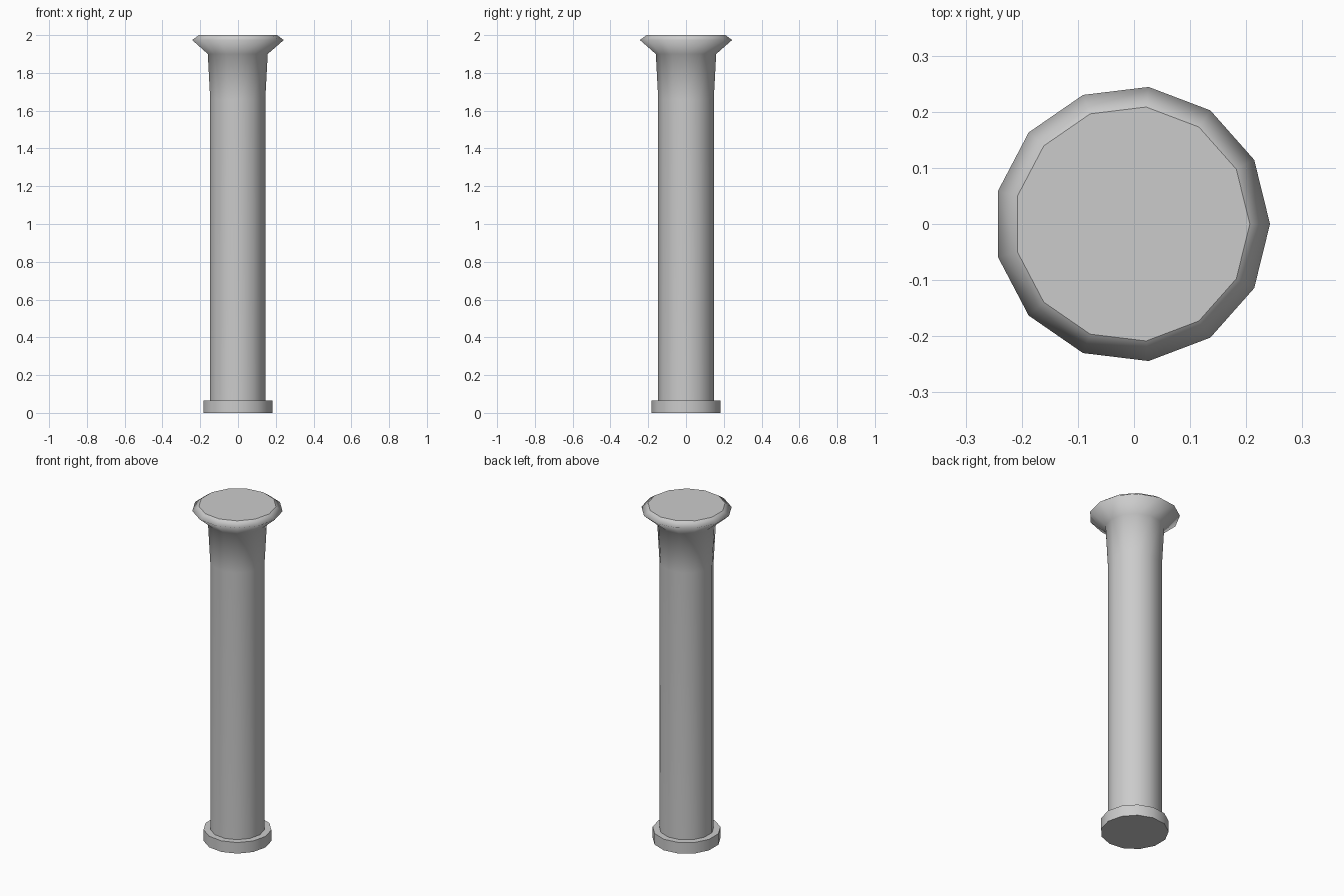
import bpy, bmesh
from math import cos, sin, pi

if "Cube" in bpy.data.objects:
    bpy.data.objects.remove(bpy.data.objects["Cube"])

SIDES = 13
SHIFT = -0.0036  # an odd-sided ring is off-centre, so recentre it


def lathe(name, profile):
    """Capped solid from (radius, z) points: smooth wall, flat caps."""
    bm = bmesh.new()
    rings = []
    for r, z in profile:
        rings.append([bm.verts.new((r * cos(2 * pi * i / SIDES) + SHIFT,
                                    r * sin(2 * pi * i / SIDES), z))
                      for i in range(SIDES)])
    for a, b in zip(rings, rings[1:]):
        for i in range(SIDES):
            j = (i + 1) % SIDES
            bm.faces.new((a[i], a[j], b[j], b[i])).smooth = True
    caps = [bm.faces.new(rings[0][::-1]), bm.faces.new(rings[-1])]
    for cap in caps:
        for edge in cap.edges:
            edge.smooth = False
    mesh = bpy.data.meshes.new(name)
    bm.to_mesh(mesh)
    bm.free()
    obj = bpy.data.objects.new(name, mesh)
    bpy.context.collection.objects.link(obj)
    return obj


# Foot disc
lathe("base", [(0.185, 0.0), (0.185, 0.066)])

# Shaft with gently widening neck, flared rim and flat top
lathe("column", [(0.148, 0.066), (0.148, 1.66), (0.161, 1.90),
                 (0.246, 1.974), (0.21, 2.0)])
